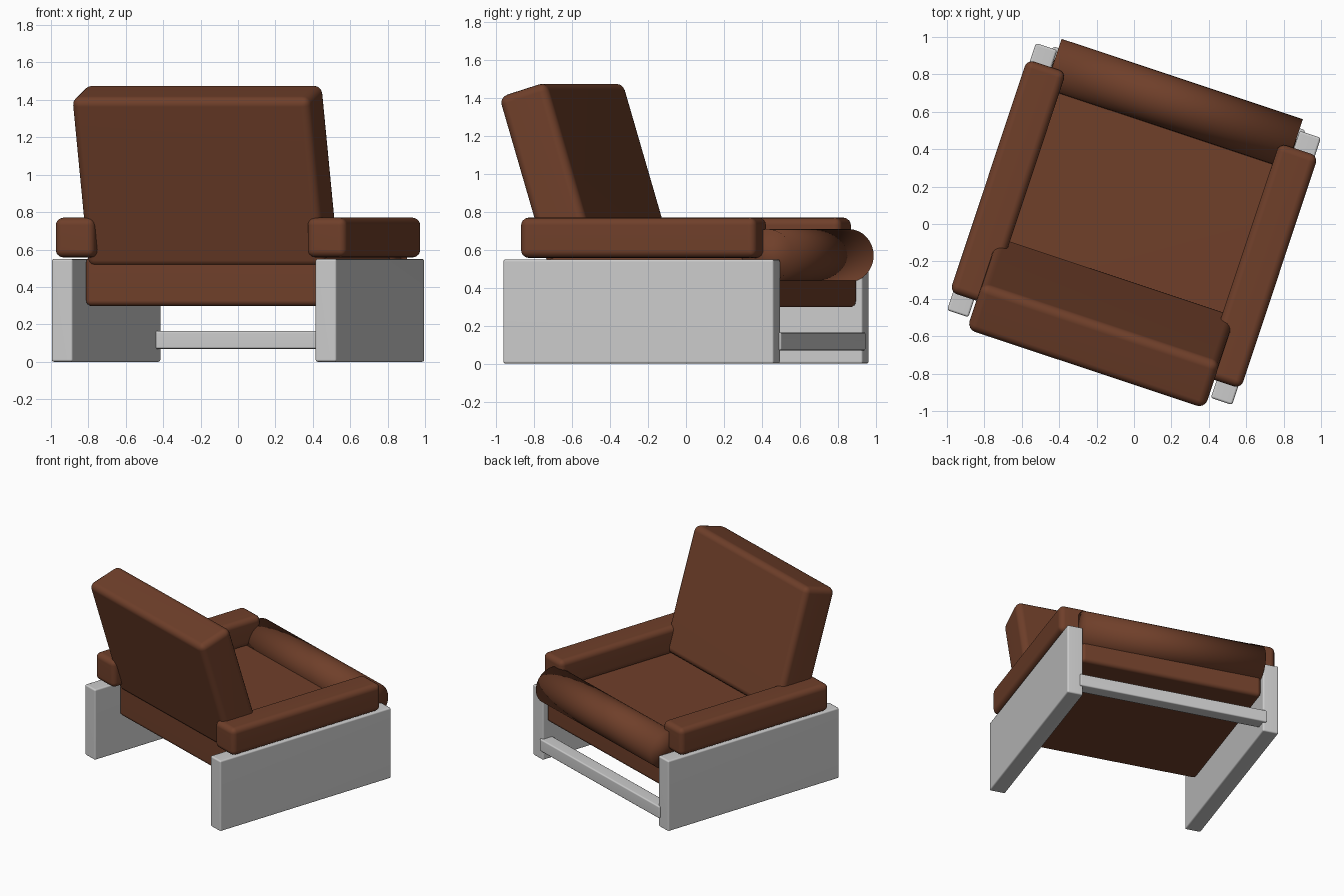
import bpy, bmesh
from math import radians
from mathutils import Matrix, Vector

if "Cube" in bpy.data.objects:
    bpy.data.objects.remove(bpy.data.objects["Cube"])

TURN = Matrix.Rotation(radians(-18.4), 4, 'Z')  # whole chair is turned about z

leather = bpy.data.materials.new("brown_leather")
leather.diffuse_color = (0.16, 0.05, 0.023, 1)
leather.use_nodes = True
leather.node_tree.nodes["Principled BSDF"].inputs["Base Color"].default_value = leather.diffuse_color


def finish(name, bm, matrix, mat):
    mesh = bpy.data.meshes.new(name)
    bm.to_mesh(mesh)
    bm.free()
    obj = bpy.data.objects.new(name, mesh)
    bpy.context.collection.objects.link(obj)
    obj.matrix_world = TURN @ matrix
    if mat:
        mesh.materials.append(mat)
    for p in mesh.polygons:
        p.use_smooth = True
    return obj


def box(name, center, size, bevel, mat=None, tilt=0, segments=4):
    """Rounded box, optionally tilted about its own x axis."""
    bm = bmesh.new()
    bmesh.ops.create_cube(bm, size=1)
    bmesh.ops.scale(bm, vec=Vector(size), verts=bm.verts)
    bmesh.ops.bevel(bm, geom=bm.edges[:], offset=bevel, segments=segments,
                    profile=0.5, affect='EDGES')
    m = Matrix.Translation(center) @ Matrix.Rotation(radians(tilt), 4, 'X')
    obj = finish(name, bm, m, mat)
    w = obj.modifiers.new("normals", 'WEIGHTED_NORMAL')
    w.keep_sharp = True
    return obj


# side panels and arm cushions
for side, s in (("left", -1), ("right", 1)):
    box(side + "_side_panel", (s * 0.743, 0, 0.275), (0.12, 1.505, 0.55), 0.012, segments=2)
    box(side + "_arm_cushion", (s * 0.71, 0, 0.664), (0.22, 1.31, 0.212), 0.04, leather)

# cross bar between the panels
box("cross_bar", (0, 0.715, 0.117), (1.42, 0.1, 0.095), 0.01, segments=2)

# seat and reclined back cushion
box("seat_cushion", (0, 0.09, 0.43), (1.365, 1.27, 0.265), 0.03, leather)
box("back_cushion", (0, -0.557, 0.993), (1.34, 0.275, 0.948), 0.045, leather, tilt=17)

# round bolster along the open edge of the seat
bm = bmesh.new()
bmesh.ops.create_cone(bm, cap_ends=True, segments=32, radius1=0.14, radius2=0.14, depth=1.36)
finish("seat_bolster", bm,
       Matrix.Translation((0, 0.677, 0.57)) @ Matrix.Rotation(radians(90), 4, 'Y'), leather)
